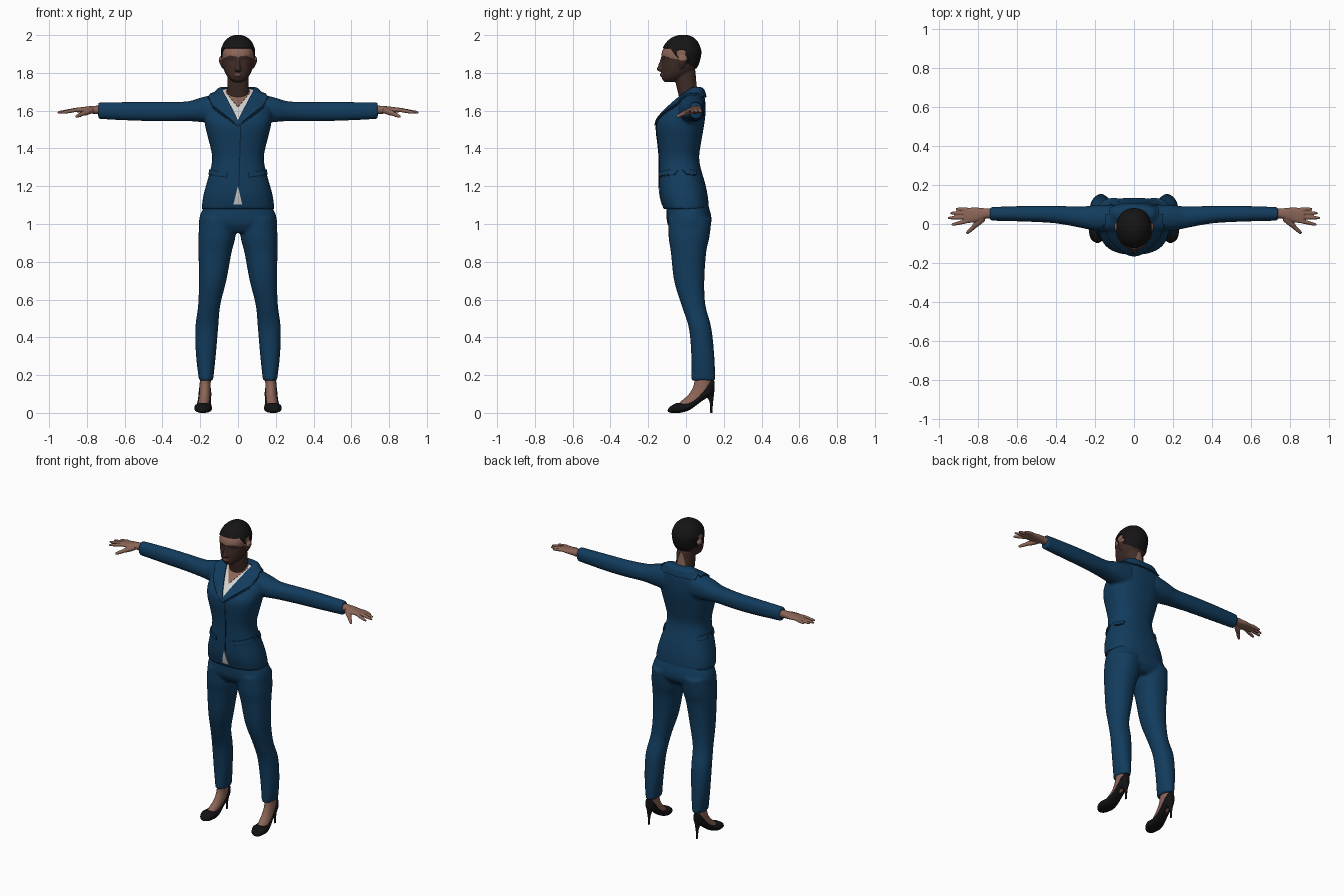
import bpy, bmesh
from math import cos, sin, pi, radians, copysign
from mathutils import Vector

cube = bpy.data.objects.get("Cube")
if cube:
    bpy.data.objects.remove(cube, do_unlink=True)


def material(name, r, g, b):
    m = bpy.data.materials.new(name)
    m.use_nodes = True
    m.diffuse_color = (r, g, b, 1)
    m.node_tree.nodes["Principled BSDF"].inputs["Base Color"].default_value = (r, g, b, 1)
    return m


SUIT = material("navy cloth", .006, .045, .11)
SEAM = material("dark navy seam", .003, .018, .045)
SKIN = material("brown skin", .26, .13, .095)
LIPS = material("lip tint", .2, .08, .065)
DARK = material("brow and eye brown", .05, .025, .02)
HAIR = material("black hair", .008, .007, .007)
SHIRT = material("white shirt", .65, .65, .63)
SHOE = material("black leather", .006, .006, .007)


def spline(a, b, c, d, t):
    """Catmull-Rom blend from b to c."""
    return [q + .5 * t * (r - p + t * (2 * p - 5 * q + 4 * r - s + t * (3 * (q - r) + s - p)))
            for p, q, r, s in zip(a, b, c, d)]


def loft(bm, axis, rings, power=2.2, side=1, steps=4, sides=32):
    """Skin rings (t, a0, a1, b0, b1) along an axis; side -1 mirrors in x."""
    order = {"x": (2, 0, 1), "y": (0, 2, 1), "z": (0, 1, 2)}[axis]
    n, dense = len(rings), []
    for i in range(n - 1):
        quad = [rings[max(0, min(n - 1, i + k))] for k in (-1, 0, 1, 2)]
        dense += [spline(*quad, j / steps) for j in range(steps)]
    dense.append(rings[-1])
    loops = []
    for t, a0, a1, b0, b1 in dense:
        loop = []
        for k in range(sides):
            c, s = cos(2 * pi * k / sides), sin(2 * pi * k / sides)
            u = copysign(abs(c) ** (2 / power), c)
            v = copysign(abs(s) ** (2 / power), s)
            abt = ((a0 + a1 + u * (a1 - a0)) / 2, (b0 + b1 + v * (b1 - b0)) / 2, t)
            x, y, z = (abt[o] for o in order)
            loop.append(bm.verts.new((x * side, y, z)))
        loops.append(loop)
    faces = [bm.faces.new((p[k], p[(k + 1) % sides], q[(k + 1) % sides], q[k]))
             for p, q in zip(loops, loops[1:]) for k in range(sides)]
    faces += [bm.faces.new(loops[0]), bm.faces.new(loops[-1])]
    bmesh.ops.recalc_face_normals(bm, faces=faces)


def round_rings(rows):
    """Rows (z, half width, front y, back y) centred on x = 0."""
    return [(z, -w, w, f, b) for z, w, f, b in rows]


def tube(bm, p, q, r0, r1, side=1):
    """Tapered limb with a rounded tip."""
    p, q = Vector(p), Vector(q)
    turn = (q - p).to_track_quat("Z", "Y")
    part = bmesh.new()
    d = (q - p).length
    loft(part, "z", [(t * d, -r, r, -r, r) for t, r in
                     ((0, r0), (.5, r0 * .95), (.9, r1), (1, r1 * .4))], 2, 1, 3, 12)
    for v in part.verts:
        v.co = turn @ v.co + p
        v.co.x *= side
    if side < 0:
        bmesh.ops.reverse_faces(part, faces=part.faces)
    me = bpy.data.meshes.new("tmp")
    part.to_mesh(me)
    part.free()
    bm.from_mesh(me)
    bpy.data.meshes.remove(me)


def finish(name, bm, mat, voxel=0, smooth=5, shell=0):
    """Make an object, bake its modifiers, and shade it smooth."""
    me = bpy.data.meshes.new(name)
    bm.to_mesh(me)
    bm.free()
    ob = bpy.data.objects.new(name, me)
    bpy.context.collection.objects.link(ob)
    if voxel:
        m = ob.modifiers.new("blend", "REMESH")
        m.mode, m.voxel_size = "VOXEL", voxel
        m = ob.modifiers.new("soften", "SMOOTH")
        m.factor, m.iterations = .5, smooth
    if shell:
        m = ob.modifiers.new("thickness", "SOLIDIFY")
        m.thickness, m.offset = shell, 1
    dg = bpy.context.evaluated_depsgraph_get()
    baked = bpy.data.meshes.new_from_object(ob.evaluated_get(dg))
    ob.modifiers.clear()
    ob.data = baked
    baked.materials.clear()
    baked.materials.append(mat)
    baked.shade_smooth()
    baked.set_sharp_from_angle(angle=radians(45))
    return ob


def patch(name, source, outline, mat, shell, axis="y", low=-1, high=.05):
    """Lay a plate on the source surface inside a convex outline, seen along an axis."""
    bm = bmesh.new()
    bm.from_mesh(source.data)
    lift = (lambda a, b: Vector((a, 0, b))) if axis == "y" else (lambda a, b: Vector((0, a, b)))
    depth = Vector((0, 1, 0)) if axis == "y" else Vector((1, 0, 0))
    pts = [lift(*p) for p in outline]
    mid = sum(pts, Vector()) / len(pts)
    cuts = [(depth * low, -depth), (depth * high, depth)]
    for p, q in zip(pts, pts[1:] + pts[:1]):
        out = (q - p).cross(depth)
        cuts.append((p, out if out.dot(mid - p) < 0 else -out))
    for co, no in cuts:
        bmesh.ops.bisect_plane(bm, geom=bm.verts[:] + bm.edges[:] + bm.faces[:], dist=1e-6,
                               plane_co=co, plane_no=no.normalized(), clear_outer=True)
    return finish(name, bm, mat, shell=shell)


def flip(outline, s):
    return [(x * s, z) for x, z in outline]


SIDES = (("left", 1), ("right", -1))

# Jacket: torso and sleeves blended together
bm = bmesh.new()
loft(bm, "z", round_rings([
    (1.08, .193, -.12, .122), (1.15, .184, -.138, .115), (1.22, .165, -.143, .1),
    (1.3, .143, -.142, .077), (1.36, .137, -.143, .07), (1.43, .152, -.15, .08),
    (1.5, .17, -.158, .092), (1.55, .178, -.15, .1), (1.6, .178, -.108, .104),
    (1.65, .158, -.055, .102), (1.69, .12, -.01, .095), (1.715, .098, .03, .085)]), 2.4)
for _, s in SIDES:
    loft(bm, "x", [(.1, -.04, .1, 1.53, 1.695), (.2, -.035, .097, 1.54, 1.668),
                   (.27, -.02, .09, 1.545, 1.649), (.4, .003, .093, 1.544, 1.646),
                   (.55, .012, .093, 1.547, 1.646), (.74, .017, .087, 1.556, 1.644)], 2.2, s)
jacket = finish("jacket", bm, SUIT, .008)

# Shirt, neckline, lapels, collar, pockets and front seam laid on the jacket
patch("shirt_front", jacket, [(0, 1.54), (-.105, 1.7), (-.09, 1.73), (.09, 1.73), (.105, 1.7)], SHIRT, .003)
patch("neckline", jacket, [(0, 1.615), (-.066, 1.695), (-.05, 1.73), (.05, 1.73), (.066, 1.695)], SKIN, .005)
patch("shirt_tail", jacket, [(0, 1.2), (-.024, 1.105), (.022, 1.105)], SHIRT, .003)
patch("front_seam", jacket, [(.012, 1.53), (.017, 1.53), (.007, 1.19), (.002, 1.19)], SEAM, .003)
patch("back_collar", jacket, [(-.125, 1.67), (.125, 1.67), (.11, 1.74), (-.11, 1.74)], SUIT, .01, low=.03, high=1)
for side, s in SIDES:
    lapel = [(0, 1.52), (0, 1.545), (.09, 1.72), (.115, 1.72), (.155, 1.668), (.13, 1.62)]
    edge = [(0, 1.512), (0, 1.53), (.155, 1.674), (.16, 1.668), (.135, 1.613)]
    flap = [(.06, 1.25), (.055, 1.272), (.145, 1.288), (.15, 1.262)]
    patch(side + "_lapel_edge", jacket, flip(edge, s), SEAM, .003)
    patch(side + "_lapel", jacket, flip(lapel, s), SUIT, .01)
    patch(side + "_pocket_seam", jacket, flip([(x, z - .005) for x, z in flap], s), SEAM, .002)
    patch(side + "_pocket_flap", jacket, flip(flap, s), SUIT, .007)

# Trousers: hips and legs blended together
bm = bmesh.new()
loft(bm, "z", round_rings([(.955, .2, -.07, .1), (1, .207, -.098, .132),
                           (1.05, .2, -.103, .132), (1.12, .165, -.1, .11)]), 2.4)
for _, s in SIDES:
    loft(bm, "z", [(.17, .132, .206, .028, .155), (.3, .118, .222, .028, .15),
                   (.45, .105, .226, .015, .134), (.57, .094, .211, -.024, .103),
                   (.7, .062, .207, -.063, .097), (.85, .034, .209, -.08, .107),
                   (.93, .014, .21, -.092, .124), (1.03, .01, .2, -.095, .136)], 2.2, s)
finish("trousers", bm, SUIT, .008)

# Head with nose, lips, ears and neck
bm = bmesh.new()
loft(bm, "z", round_rings([
    (1.752, .022, -.112, -.06), (1.77, .046, -.126, -.02), (1.8, .067, -.128, .03),
    (1.84, .08, -.127, .06), (1.868, .084, -.125, .07), (1.89, .086, -.131, .075),
    (1.92, .086, -.124, .076), (1.96, .07, -.1, .06), (1.985, .044, -.068, .035),
    (1.996, .015, -.035, .005)]))
loft(bm, "z", round_rings([(1.6, .065, -.025, .075), (1.68, .058, -.038, .064),
                           (1.74, .055, -.052, .056), (1.81, .055, -.06, .05)]))
loft(bm, "z", round_rings([(1.808, .01, -.138, -.1), (1.816, .018, -.154, -.1),
                           (1.84, .011, -.146, -.1), (1.885, .008, -.13, -.1)]))
loft(bm, "z", round_rings([(1.778, .012, -.128, -.1), (1.786, .022, -.137, -.1),
                           (1.798, .016, -.135, -.1)]))
for _, s in SIDES:
    loft(bm, "z", [(1.825, .07, .083, -.035, -.015), (1.85, .075, .096, -.038, 0),
                   (1.875, .078, .101, -.036, .008), (1.888, .08, .094, -.025, 0)], 2, s)
head = finish("head", bm, SKIN, .0045, 4)
patch("hair", head, [(-.2, 1.985), (-.122, 1.928), (-.05, 1.885), (-.01, 1.83), (.04, 1.79),
                     (.12, 1.79), (.12, 2.1), (-.2, 2.1)], HAIR, .005, "x", -.085, .085)
patch("hair_crown", head, [(-.2, 1.93), (.2, 1.93), (.2, 2.1), (-.2, 2.1)], HAIR, .005, high=1)
patch("lips", head, [(-.02, 1.788), (0, 1.78), (.02, 1.788), (.006, 1.797), (-.006, 1.797)], LIPS, .001)
for side, s in SIDES:
    patch(side + "_eye", head, flip([(.022, 1.864), (.034, 1.861), (.048, 1.866), (.034, 1.87)], s), DARK, .001)
    patch(side + "_brow", head, flip([(.016, 1.887), (.04, 1.892), (.056, 1.887), (.04, 1.895)], s), DARK, .001)

for side, s in SIDES:
    # Hand: palm, four fingers and thumb
    bm = bmesh.new()
    loft(bm, "x", [(.7, .028, .08, 1.578, 1.626), (.76, .028, .08, 1.583, 1.626),
                   (.8, .014, .084, 1.586, 1.622), (.84, .006, .084, 1.59, 1.617),
                   (.872, .006, .08, 1.594, 1.614)], 2.3, s)
    for root, tip in ((.074, (.916, .077, 1.594)), (.055, (.945, .056, 1.592)),
                      (.035, (.957, .031, 1.59)), (.015, (.938, -.004, 1.588))):
        tube(bm, (.855, root, 1.604), tip, .0105, .007, s)
    tube(bm, (.775, .03, 1.602), (.828, -.018, 1.582), .017, .012, s)
    tube(bm, (.815, -.008, 1.587), (.86, -.049, 1.567), .0115, .008, s)
    finish(side + "_hand", bm, SKIN, .0035, 3)

    # Foot inside the shoe
    bm = bmesh.new()
    loft(bm, "z", [(.035, .155, .215, -.055, .02), (.06, .15, .21, -.028, .08),
                   (.1, .146, .205, .016, .13), (.15, .145, .203, .042, .135),
                   (.21, .14, .2, .045, .14)], 2, s)
    finish(side + "_foot", bm, SKIN)

    # Pump with a thin heel
    bm = bmesh.new()
    loft(bm, "y", [(-.097, .18, .196, .006, .018), (-.08, .155, .22, 0, .036),
                   (-.05, .14, .23, 0, .052), (-.02, .137, .231, .002, .05),
                   (.02, .14, .222, .016, .056), (.06, .143, .213, .044, .085),
                   (.1, .141, .209, .074, .13), (.13, .146, .204, .088, .168),
                   (.15, .162, .188, .11, .176)], 2.5, s)
    loft(bm, "z", [(0, .168, .182, .127, .141), (.05, .167, .183, .126, .143),
                   (.085, .16, .19, .112, .147), (.12, .155, .195, .1, .15)], 2, s)
    finish(side + "_shoe", bm, SHOE, .0035, 3)
